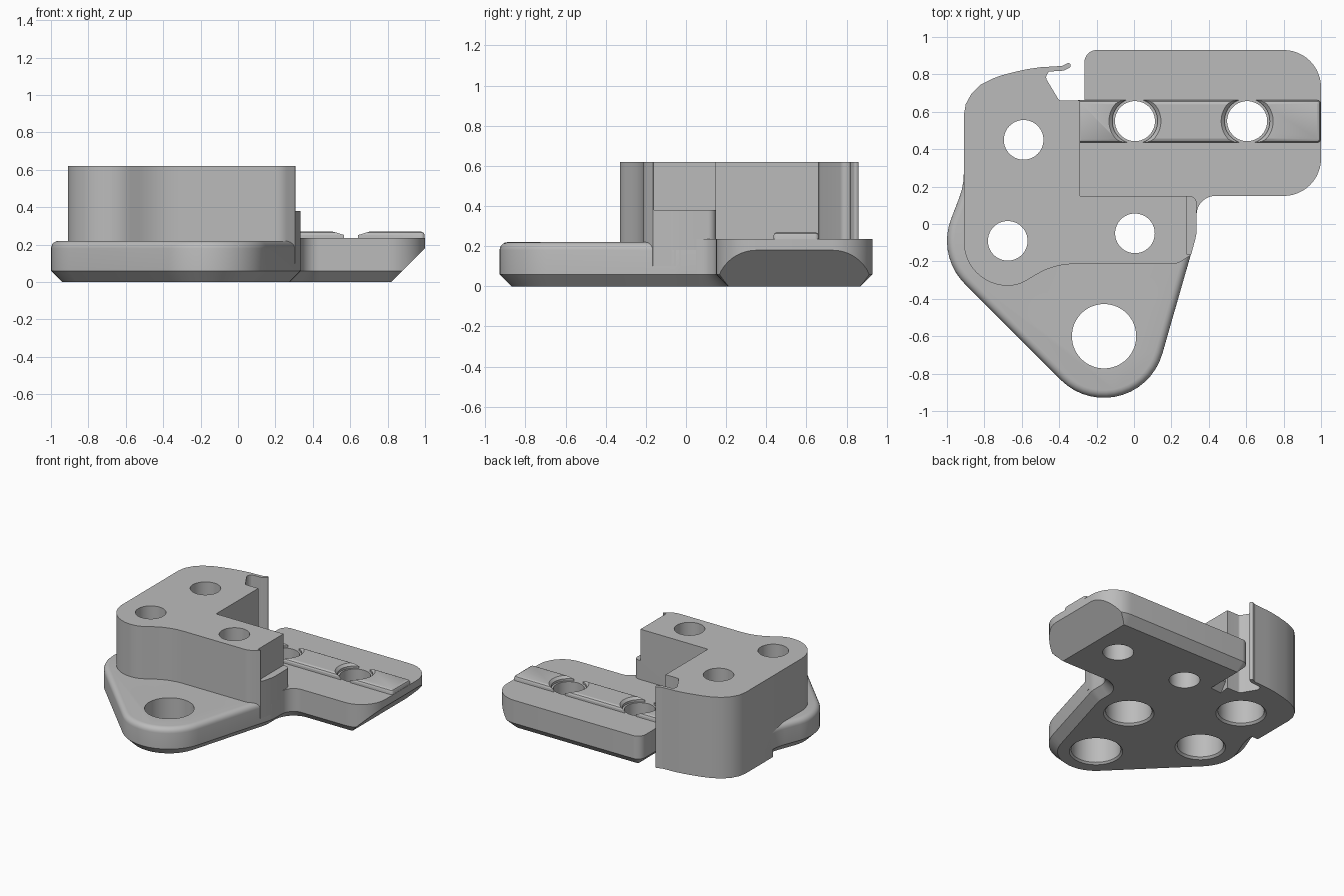
import bpy, bmesh, math
from mathutils import Vector

old = bpy.data.objects.get("Cube")
if old:
    bpy.data.objects.remove(old, do_unlink=True)

grey = bpy.data.materials.new("plain_grey")
grey.use_nodes = True
grey.diffuse_color = (0.5, 0.5, 0.5, 1)
grey.node_tree.nodes["Principled BSDF"].inputs["Base Color"].default_value = grey.diffuse_color


def rounded(points):
    """Counter-clockwise outline; a third value on a point is its corner radius."""
    out = []
    for i, p in enumerate(points):
        c = Vector(p[:2])
        r = p[2] if len(p) > 2 else 0
        if not r:
            out.append(c)
            continue
        a = (Vector(points[i - 1][:2]) - c).normalized()
        b = (Vector(points[(i + 1) % len(points)][:2]) - c).normalized()
        half = a.angle(b) / 2
        centre = c + (a + b).normalized() * (r / math.sin(half))
        start = c + a * (r / math.tan(half)) - centre
        end = c + b * (r / math.tan(half)) - centre
        turn = math.atan2(start.cross(end), start.dot(end))
        n = max(2, math.ceil(abs(turn) / math.radians(8)))
        for k in range(n + 1):
            t = turn * k / n
            out.append(centre + Vector((start.x * math.cos(t) - start.y * math.sin(t),
                                        start.x * math.sin(t) + start.y * math.cos(t))))
    return out


def inset(outline, d):
    out = []
    for i, p in enumerate(outline):
        e1 = (p - outline[i - 1]).normalized()
        e2 = (outline[(i + 1) % len(outline)] - p).normalized()
        n1, n2 = Vector((-e1.y, e1.x)), Vector((-e2.y, e2.x))
        out.append(p + (n1 + n2) * (d / max(0.4, 1 + n1.dot(n2))))
    return out


def stack(bm, rings):
    """Closed solid from a list of (outline, height)."""
    loops = [[bm.verts.new((p.x, p.y, z)) for p in o] for o, z in rings]
    bm.faces.new(loops[0][::-1])
    bm.faces.new(loops[-1])
    n = len(loops[0])
    for low, high in zip(loops, loops[1:]):
        for i in range(n):
            j = (i + 1) % n
            bm.faces.new((low[i], low[j], high[j], high[i]))


def lathe(bm, x, y, profile, n=64):
    angles = [math.tau * k / n for k in range(n)]
    stack(bm, [([Vector((x + r * math.cos(a), y + r * math.sin(a))) for a in angles], z)
               for r, z in profile])


def make(name, bm):
    mesh = bpy.data.meshes.new(name)
    bm.to_mesh(mesh)
    bm.free()
    obj = bpy.data.objects.new(name, mesh)
    bpy.context.collection.objects.link(obj)
    mesh.materials.append(grey)
    return obj


def solid(name, points, levels):
    """Levels are (inset, height) from bottom to top."""
    bm = bmesh.new()
    outline = rounded(points)
    stack(bm, [(inset(outline, d), z) for d, z in levels])
    return make(name, bm)


def cut(obj, cutter):
    mod = obj.modifiers.new("cut", 'BOOLEAN')
    mod.operation = 'DIFFERENCE'
    mod.solver = 'EXACT'
    mod.object = cutter
    graph = bpy.context.evaluated_depsgraph_get()
    mesh = bpy.data.meshes.new_from_object(obj.evaluated_get(graph))
    obj.modifiers.clear()
    obj.data = mesh


# Base plate: chamfered below, rounded rim above
fillet = [(0.04 * (1 - math.cos(a)), 0.18 + 0.04 * math.sin(a))
          for a in (math.pi / 2 * k / 5 for k in range(6))]
base = solid("base_plate", [
    (-0.001, -1.224, 0.325), (0.335, -0.055, 0.2), (0.335, 0.2), (0.1, 0.4),
    (-0.3, 0.45), (-0.8, 0.42), (-0.91, 0.35), (-0.91, 0.204, 0.35),
    (-1.054, -0.171, 0.325)], [(0.06, 0), (0, 0.06)] + fillet)

# Tall block with a hooked lip at the back, and its foot down to the ground
back = [(-0.29, 0.66), (-0.40, 0.66, 0.02), (-0.475, 0.785, 0.03), (-0.455, 0.815, 0.015),
        (-0.375, 0.82, 0.03), (-0.335, 0.84, 0.012), (-0.345, 0.865, 0.012),
        (-0.385, 0.845, 0.03), (-0.5, 0.838), (-0.57, 0.828), (-0.63, 0.815),
        (-0.7, 0.797), (-0.75, 0.78), (-0.82, 0.745), (-0.87, 0.695), (-0.9, 0.64),
        (-0.91, 0.58)]
block = solid("tall_block", [
    (0.235, -0.213, 0.1), (0.305, -0.165), (0.335, -0.055, 0.2), (0.335, 0.15, 0.04),
    (-0.29, 0.15)] + back + [
    (-0.91, -0.33, 0.235), (-0.62, -0.33, 0.19), (-0.43, -0.213, 0.4)],
    [(0, 0.1), (0, 0.62)])
foot = solid("block_foot", [(-0.91, 0.25), (-0.35, 0.25)] + back, [(0, 0), (0, 0.15)])

# Side arm with a sloped underside at its end
arm = solid("side_arm", [
    (0.2, 0), (0.335, 0.03), (0.335, 0.15, 0.1), (1, 0.15, 0.2), (1, 0.93, 0.2),
    (-0.265, 0.93, 0.065), (-0.265, 0.64), (-0.45, 0.62), (-0.45, 0.2)],
    [(0.06, 0), (0, 0.06), (0, 0.235)])
bm = bmesh.new()
bm.from_mesh(arm.data)
sliced = bmesh.ops.bisect_plane(
    bm, geom=bm.verts[:] + bm.edges[:] + bm.faces[:], dist=1e-5,
    plane_co=(0.82, 0, 0), plane_no=(1, 0, -1), clear_outer=True)
rim = [e for e in sliced["geom_cut"] if isinstance(e, bmesh.types.BMEdge) and e.is_boundary]
bmesh.ops.contextual_create(bm, geom=rim)
bmesh.ops.recalc_face_normals(bm, faces=bm.faces[:])
bm.to_mesh(arm.data)
bm.free()

# Raised rail on the arm
rail = solid("arm_rail", [(-0.3, 0.435), (0.998, 0.435, 0.02), (0.998, 0.662, 0.02),
                          (-0.3, 0.662)], [(0, 0.2), (0, 0.252), (0.006, 0.264), (0.018, 0.27)])

# Cutters: through holes with counterbores, rail gaps, corner step
arm_holes = [(0.005, 0.55), (0.605, 0.55)]
bm = bmesh.new()
for x, y in [(-0.59, 0.45), (-0.675, -0.09), (0.005, -0.05)]:
    lathe(bm, x, y, [(0.275, -0.1), (0.16, 0.015), (0.16, 0.2), (0.106, 0.2), (0.106, 0.8)])
lathe(bm, -0.16, -0.6, [(0.285, -0.1), (0.172, 0.013), (0.172, 0.8)])
for x, y in arm_holes:
    lathe(bm, x, y, [(0.107, -0.1), (0.107, 0.8)])
hole_cutter = make("hole_cutter", bm)

bm = bmesh.new()
for x, y in arm_holes:
    lathe(bm, x, y, [(0.121, 0.1), (0.121, 0.252), (0.161, 0.292)])
gap_cutter = make("gap_cutter", bm)

step_cutter = solid("step_cutter", [(0.28, -0.16), (0.5, -0.16), (0.5, 0.3), (0.28, 0.3)],
                    [(0, 0.38), (0, 0.8)])

parts = [base, block, foot, arm, rail]
for part in (base, block, foot, arm):
    cut(part, hole_cutter)
cut(block, step_cutter)
cut(rail, gap_cutter)
for cutter in (hole_cutter, gap_cutter, step_cutter):
    bpy.data.objects.remove(cutter, do_unlink=True)

# Smooth curved walls, keep crisp edges
for part in parts:
    bpy.ops.object.select_all(action='DESELECT')
    part.select_set(True)
    bpy.context.view_layer.objects.active = part
    bpy.ops.object.shade_smooth_by_angle(angle=math.radians(30))
